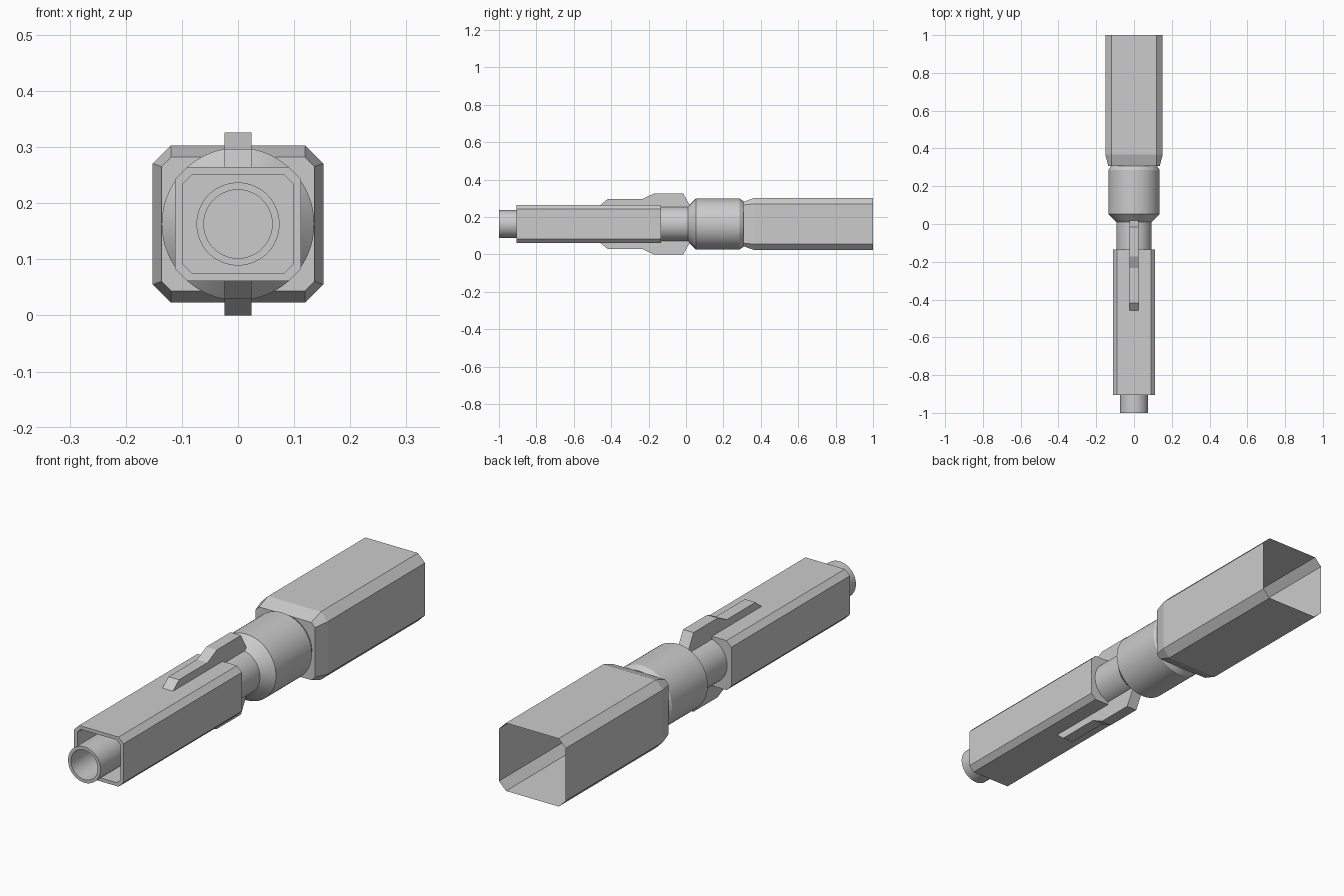
import bpy, bmesh, math

if "Cube" in bpy.data.objects:
    bpy.data.objects.remove(bpy.data.objects["Cube"])

ZC = 0.163  # height of the long axis


def finish(name, bm, smooth=False):
    bmesh.ops.recalc_face_normals(bm, faces=bm.faces)
    me = bpy.data.meshes.new(name)
    bm.to_mesh(me)
    bm.free()
    ob = bpy.data.objects.new(name, me)
    bpy.context.collection.objects.link(ob)
    if smooth:
        bpy.ops.object.select_all(action='DESELECT')
        ob.select_set(True)
        bpy.context.view_layer.objects.active = ob
        bpy.ops.object.shade_smooth_by_angle(angle=math.radians(20))
    return ob


def loft(name, rings, cap_start=True, cap_end=True, smooth=False):
    """Skin a list of (y, [(x, z), ...]) cross-sections along the axis."""
    bm = bmesh.new()
    loops = [[bm.verts.new((x, y, ZC + z)) for x, z in pts] for y, pts in rings]
    n = len(loops[0])
    for a, b in zip(loops, loops[1:]):
        for i in range(n):
            j = (i + 1) % n
            bm.faces.new((a[i], a[j], b[j], b[i]))
    if cap_start:
        bm.faces.new(loops[0])
    if cap_end:
        bm.faces.new(loops[-1])
    return finish(name, bm, smooth)


def octagon(w, h, c):
    """Chamfered rectangle with half-width w, half-height h, chamfer c."""
    return [(w, h - c), (w - c, h), (c - w, h), (-w, h - c),
            (-w, c - h), (c - w, -h), (w - c, -h), (w, c - h)]


def circle(r, n=64):
    return [(r * math.cos(2 * math.pi * i / n), r * math.sin(2 * math.pi * i / n))
            for i in range(n)]


# hollow front tube
loft("front_tube", [(y, circle(r)) for y, r in
                    [(-0.14, 0.061), (-1.0, 0.061), (-1.0, 0.074), (-0.135, 0.074)]],
     smooth=True)

# chamfered square sleeve around the tube, open at the front
loft("front_sleeve", [(-0.15, octagon(0.098, 0.088, 0.016)),
                      (-0.906, octagon(0.098, 0.088, 0.016)),
                      (-0.906, octagon(0.112, 0.102, 0.022)),
                      (-0.135, octagon(0.112, 0.102, 0.022))])

# neck and bevelled barrel
loft("neck_and_barrel", [(y, circle(r)) for y, r in
                         [(-0.145, 0.093), (0.01, 0.093), (0.053, 0.136),
                          (0.286, 0.136), (0.307, 0.122)]], smooth=True)

# rear hull: thin tapered shell, open at the back
loft("rear_hull", [(0.307, octagon(0.136, 0.119, 0.017)),
                   (0.367, octagon(0.152, 0.14, 0.032)),
                   (1.0, octagon(0.152, 0.14, 0.032))], cap_end=False)

# stepped fins above and below
FIN = [(-0.46, 0.09), (-0.46, 0.1), (-0.418, 0.134), (-0.232, 0.134),
       (-0.172, 0.163), (-0.015, 0.163), (0.02, 0.1), (0.02, 0.09)]
for name, s in (("top_fin", 1), ("bottom_fin", -1)):
    bm = bmesh.new()
    face = bm.faces.new([bm.verts.new((-0.024, y, ZC + s * z)) for y, z in FIN])
    ext = bmesh.ops.extrude_face_region(bm, geom=[face], use_keep_orig=True)
    bmesh.ops.translate(bm, vec=(0.048, 0, 0),
                        verts=[v for v in ext["geom"] if isinstance(v, bmesh.types.BMVert)])
    finish(name, bm)
